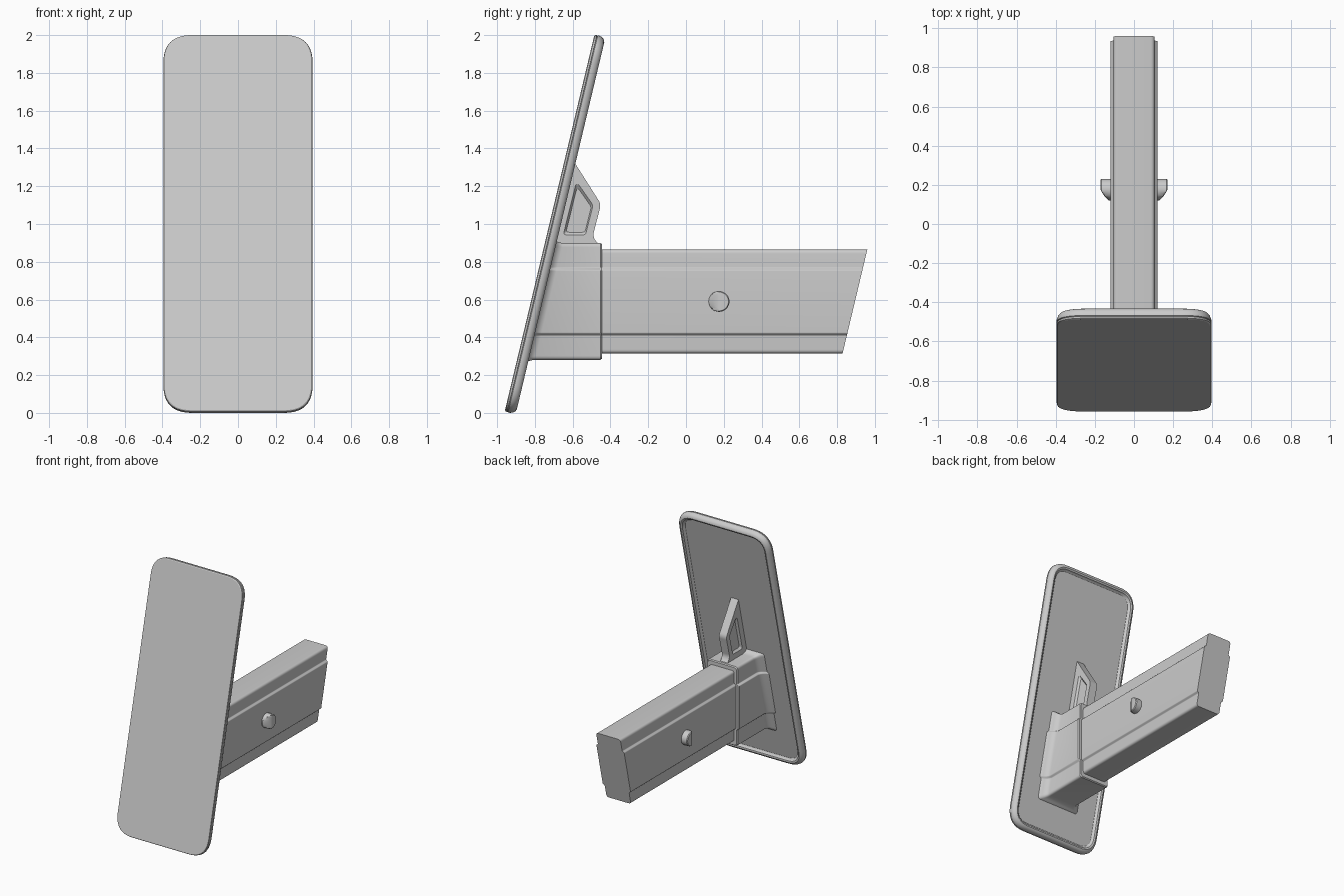
import bpy, bmesh, math
from mathutils import Vector

if "Cube" in bpy.data.objects:
    bpy.data.objects.remove(bpy.data.objects["Cube"])

grey = bpy.data.materials.new("plain_grey")
grey.use_nodes = True
grey.diffuse_color = (0.6, 0.6, 0.6, 1)
bsdf = next(n for n in grey.node_tree.nodes if n.type == 'BSDF_PRINCIPLED')
bsdf.inputs["Base Color"].default_value = grey.diffuse_color

TILT = math.radians(13.4)
SIN, COS = math.sin(TILT), math.cos(TILT)
HALF_WIDTH, LENGTH = 0.395, 2.052


def rounded(corners, segs=5):
    """Closed 2D outline from (a, b, radius) corners."""
    out = []
    for i, (a, b, r) in enumerate(corners):
        p = Vector((a, b))
        before = Vector(corners[i - 1][:2])
        after = Vector(corners[(i + 1) % len(corners)][:2])
        s = p + (before - p).normalized() * r
        e = p + (after - p).normalized() * r
        for k in range(segs + 1):
            t = k / segs
            out.append(s * (1 - t) ** 2 + p * 2 * t * (1 - t) + e * t * t)
    return out


def loft(name, rings, angle=30):
    """Skin matching rings of 3D points and cap both ends."""
    bm = bmesh.new()
    loops = [[bm.verts.new(p) for p in ring] for ring in rings]
    for low, high in zip(loops, loops[1:]):
        for i in range(len(low)):
            bm.faces.new((low[i - 1], low[i], high[i], high[i - 1]))
    bm.faces.new(loops[0])
    bm.faces.new(loops[-1])
    bmesh.ops.recalc_face_normals(bm, faces=bm.faces)
    mesh = bpy.data.meshes.new(name)
    bm.to_mesh(mesh)
    bm.free()
    mesh.materials.append(grey)
    obj = bpy.data.objects.new(name, mesh)
    bpy.context.collection.objects.link(obj)
    bpy.ops.object.select_all(action='DESELECT')
    obj.select_set(True)
    bpy.context.view_layer.objects.active = obj
    bpy.ops.object.shade_smooth_by_angle(angle=math.radians(angle))
    return obj


def back_y(z):
    """Depth of the plate's rear side at a height."""
    return -0.9 + z * SIN / COS


# Tilted plate: flat front, seam, rounded rim and recessed back
def plate_ring(inset, depth):
    w, r = HALF_WIDTH - inset, 0.15 - inset
    lo, hi = inset, LENGTH - inset
    outline = rounded([(-w, lo, r), (w, lo, r), (w, hi, r), (-w, hi, r)], 10)
    return [(x, -0.96 + u * SIN + depth * COS,
             0.007 + u * COS - depth * SIN) for x, u in outline]


steps = [(0.008, 0), (0.002, 0.004), (0, 0.013), (0.004, 0.015), (0, 0.018),
         (0, 0.03), (0.006, 0.045), (0.016, 0.056), (0.028, 0.06),
         (0.04, 0.056), (0.046, 0.045), (0.055, 0.039)]
loft("tilted_plate", [plate_ring(*s) for s in steps])


# Shared beam cross-section with a raised band along each side
def section(dx=0.0, dz=0.0):
    x, band = 0.105 + dx, 0.12 + dx
    right = [(x, 0.865 + dz, 0.022), (x, 0.768, 0.004), (band, 0.756, 0.005),
             (band, 0.422, 0.005), (x, 0.41, 0.004), (x, 0.315 - dz, 0.022)]
    left = [(-a, b, r) for a, b, r in reversed(right)]
    return rounded(right + left)


# Arm with its far end cut parallel to the plate
arm = section()
loft("arm", [[(x, -0.6, z) for x, z in arm],
             [(x, 0.96 + (z - 0.865) * SIN / COS, z) for x, z in arm]])

# Socket collar flaring into the plate
flare = [(-0.03, 0.06), (-0.018, 0.05), (-0.008, 0.032), (0.004, 0.016),
         (0.018, 0.006), (0.035, 0)]
rings = [[(x, back_y(z) + gap, z) for x, z in
          section(0.025 + grow, 0.034 + grow * 0.4)] for gap, grow in flare]
rings.append([(x, -0.453, z) for x, z in section(0.025, 0.034)])
rings.append([(x, -0.445, z) for x, z in section(0.019, 0.028)])
loft("socket", rings)

# Upright brace with a pocket in each side
outer = rounded([(-0.73, 0.87, 0.01), (-0.452, 0.88, 0.01),
                 (-0.495, 0.93, 0.03), (-0.45, 1.105, 0.025),
                 (-0.612, 1.36, 0.01)])
window = rounded([(-0.65, 0.942, 0.02), (-0.532, 0.942, 0.015),
                  (-0.521, 0.985, 0.01), (-0.492, 1.1, 0.015),
                  (-0.58, 1.225, 0.03)])
centre = sum(window, Vector((0, 0))) / len(window)
floor = [centre + (p - centre) * 0.85 for p in window]
layers = [(floor, 0.016), (window, 0.032), (outer, 0.032)]
brace = [(o, -x) for o, x in layers] + [(o, x) for o, x in reversed(layers)]
loft("brace", [[(x, y, z) for y, z in o] for o, x in brace])


# Locking buttons, sloped on the side towards the plate
def button_ring(x, radius, limit):
    pts = [2 * math.pi * i / 32 for i in range(32)]
    return [(x, max(0.175 + radius * math.cos(a), limit),
             0.59 + radius * math.sin(a)) for a in pts]


for side, label in ((1, "left"), (-1, "right")):
    loft(label + "_button", [
        button_ring(side * x, r, limit) for x, r, limit in
        [(0.1, 0.055, 0.12), (0.128, 0.055, 0.12), (0.15, 0.055, 0.14),
         (0.166, 0.055, 0.165), (0.172, 0.05, 0.178)]])
